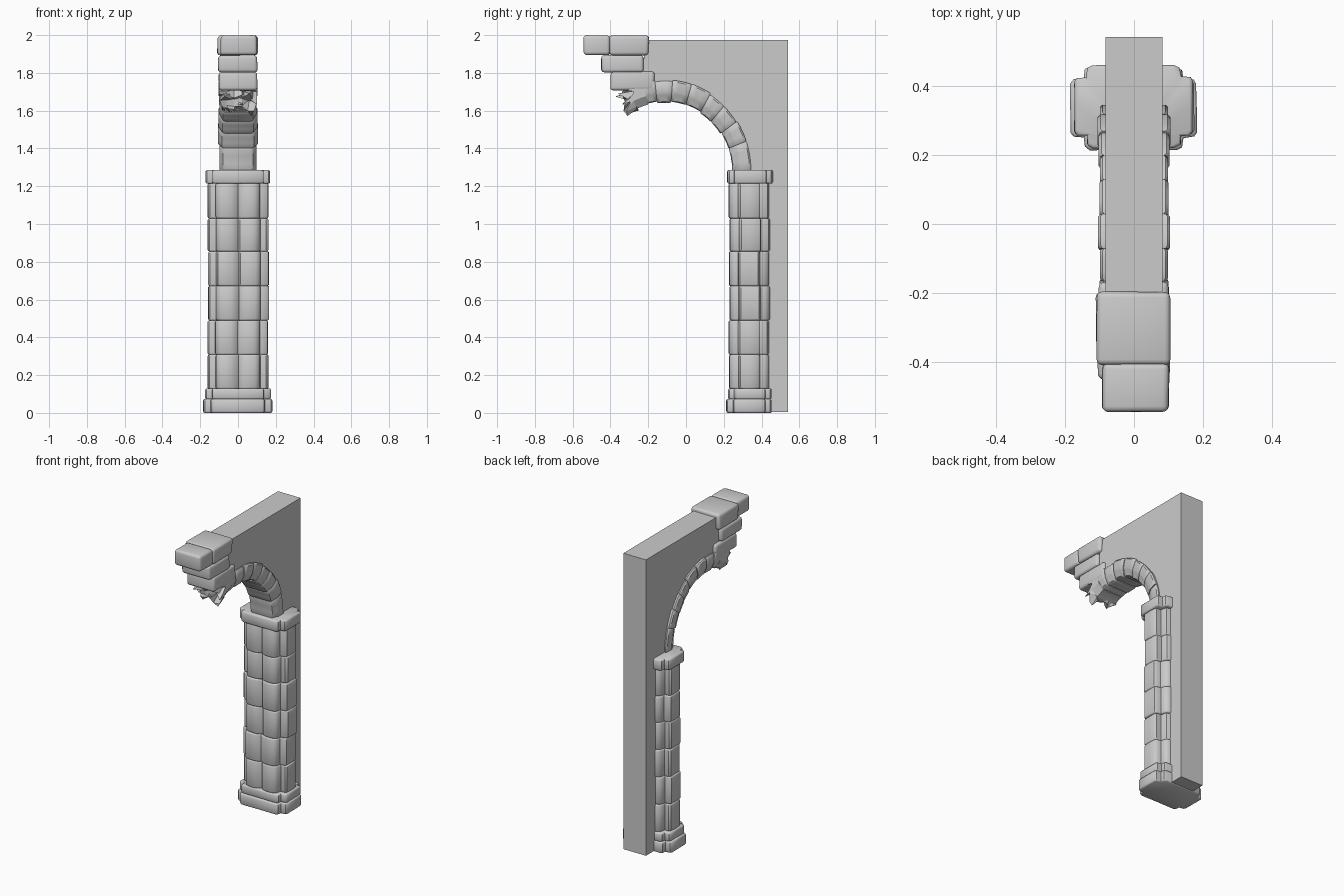
import bpy, bmesh, math, random
from mathutils import Vector

if "Cube" in bpy.data.objects:
    bpy.data.objects.remove(bpy.data.objects["Cube"])

random.seed(4)
CY = 0.337                      # column centre in y
AY, AZ = -0.11, 1.28            # arch centre


def finish(name, bm, angle=40):
    bmesh.ops.recalc_face_normals(bm, faces=bm.faces)
    me = bpy.data.meshes.new(name)
    bm.to_mesh(me)
    bm.free()
    if angle:
        for p in me.polygons:
            p.use_smooth = True
        me.set_sharp_from_angle(angle=math.radians(angle))
    ob = bpy.data.objects.new(name, me)
    bpy.context.collection.objects.link(ob)
    return ob


def loft(bm, rings):
    loops = [[bm.verts.new(p) for p in r] for r in rings]
    n = len(loops[0])
    for a, b in zip(loops, loops[1:]):
        for i in range(n):
            bm.faces.new((a[i], a[(i + 1) % n], b[(i + 1) % n], b[i]))
    bm.faces.new(loops[0])
    bm.faces.new(loops[-1])


def mirror4(q):
    # quarter outline running from x=0 at the front to y=0 at the side
    right = q + [(x, -y) for x, y in reversed(q[:-1])]
    return right + [(-x, y) for x, y in reversed(right[1:-1])]


def drum(name, outline, z0, z1, inset=0.007, soft=0.009):
    # one course of the column with rounded top and bottom edges
    bm = bmesh.new()
    dx, dy = (random.uniform(-0.003, 0.003) for _ in range(2))
    wob = [random.uniform(-0.002, 0.002) for _ in outline]
    rings = []
    for z, d in ((z0, inset), (z0 + soft * 0.3, inset * 0.4), (z0 + soft, 0),
                 (z1 - soft, 0), (z1 - soft * 0.3, inset * 0.4), (z1, inset)):
        rings.append([(x * (1 - d / 0.16) + dx + w, CY + y * (1 - d / 0.11) + dy + w, z)
                      for (x, y), w in zip(outline, wob)])
    loft(bm, rings)
    return finish(name, bm)


# Column: stepped base, twin-lobed drums, capital
shaft = mirror4([(0, -.085), (.012, -.096), (.036, -.106), (.062, -.108), (.09, -.105),
                 (.108, -.096), (.116, -.08), (.119, -.058), (.15, -.056),
                 (.16, -.047), (.161, 0)])
plinth = mirror4([(0, -.12), (.125, -.12), (.142, -.112), (.145, -.086),
                  (.174, -.083), (.182, -.072), (.182, 0)])
drum("column_plinth", plinth, 0, 0.074)
drum("column_base", [(x * .95, y * .95) for x, y in plinth], 0.072, 0.13)
joints = [0.127, 0.308, 0.49, 0.672, 0.855, 1.03, 1.217]
for i, (a, b) in enumerate(zip(joints, joints[1:])):
    drum(f"column_drum_{i + 1}", shaft, a, b)
drum("column_capital", [(x * .94, y) for x, y in plinth], 1.214, 1.286)


# Arch ring: t = 0 at the soffit, t = 1 at the outer edge
def arch_point(x, t, deg):
    a = math.radians(deg)
    return Vector((x, AY + (0.35 + 0.10 * t) * math.cos(a),
                   AZ + (0.365 + 0.115 * t) * math.sin(a)))


section = [(-.07, 0), (.07, 0), (.084, .05), (.098, .36), (.103, .45), (.103, .92), (.095, 1),
           (-.095, 1), (-.103, .92), (-.103, .45), (-.098, .36), (-.084, .05)]
cuts = [0, 19, 33, 46, 58, 72, 85, 97, 106]
for i, (a0, a1) in enumerate(zip(cuts, cuts[1:])):
    bm = bmesh.new()
    s, lift = random.uniform(0.95, 1.02), random.uniform(-0.05, 0.05)
    rings = []
    for deg, k in ((a0, .95), (a0 + 1, 1), (a0 * .67 + a1 * .33, 1),
                   (a0 * .33 + a1 * .67, 1), (a1 - 1, 1), (a1, .95)):
        rings.append([arch_point(x * s * k, .5 + (t - .5) * k + lift, deg) for x, t in section])
    loft(bm, rings)
    finish(f"arch_stone_{i + 1}", bm)

# Broken end of the arch: gridded block with a jagged face
bm = bmesh.new()
bmesh.ops.create_cube(bm, size=1)
bmesh.ops.subdivide_edges(bm, edges=bm.edges[:], cuts=4, use_grid_fill=True)
for v in bm.verts:
    u, t, w = v.co.x, v.co.y + .5, v.co.z + .5
    half = 0.07 + 0.03 * min(1, t / .4)
    reach = 17 if t < .7 else 13
    deg = 105 + w * reach
    if w > .7:
        deg += random.uniform(-9, 4) * (w - .5) * 2
        t += random.uniform(-.12, .12)
    v.co = arch_point(u * 2 * half, t, deg)
finish("arch_broken_end", bm, 0)

# Jagged shards sticking out of the break
bm = bmesh.new()
for x, y, z, tip in ((-.05, -.27, 1.68, (-.07, -.375, 1.675)),
                     (.04, -.27, 1.68, (.06, -.36, 1.69)),
                     (.0, -.25, 1.64, (.02, -.335, 1.635))):
    base = [bm.verts.new((x + p, y + .02 * q, z + .035 * q))
            for p, q in ((-.045, -.7), (.045, -.9), (.04, .8), (-.04, 1))]
    top = bm.verts.new(tip)
    bm.faces.new(base)
    for i in range(4):
        bm.faces.new((base[i], base[(i + 1) % 4], top))
finish("arch_shards", bm, 0)


# Rough stones stepping out at the top of the wall
def stone(name, x0, x1, y0, y1, z0, z1, jit=0.006):
    bm = bmesh.new()
    bmesh.ops.create_cube(bm, size=1)
    for v in bm.verts:
        c = v.co
        v.co = ((x0 if c.x < 0 else x1) - math.copysign(random.uniform(0, jit), c.x),
                (y0 if c.y < 0 else y1) - math.copysign(random.uniform(0, jit), c.y),
                (z0 if c.z < 0 else z1) - math.copysign(random.uniform(0, jit * .5), c.z))
    bmesh.ops.bevel(bm, geom=bm.edges[:], offset=0.017, segments=3, profile=0.5,
                    affect='EDGES', clamp_overlap=True)
    return finish(name, bm, 50)


stone("top_stone_outer", -.096, .103, -.546, -.398, 1.892, 2.0)
stone("top_stone_inner", -.112, .106, -.41, -.194, 1.892, 2.0)
stone("middle_stone", -.11, .105, -.45, -.222, 1.802, 1.895)
stone("lower_stone", -.107, .104, -.402, -.165, 1.706, 1.808)

# Plain wall slab whose inner edge follows the arch
edge = [arch_point(0, .5, a) for a in range(0, 107, 7)]
outline = [(.54, .005), (.54, 1.975), (-.215, 1.975), (-.235, 1.74)]
outline += [(p.y, p.z) for p in reversed(edge)] + [(CY, 1.27), (CY, .005)]
bm = bmesh.new()
loft(bm, [[(x, y, z) for y, z in outline] for x in (-.083, .083)])
finish("wall_slab", bm, 0)
